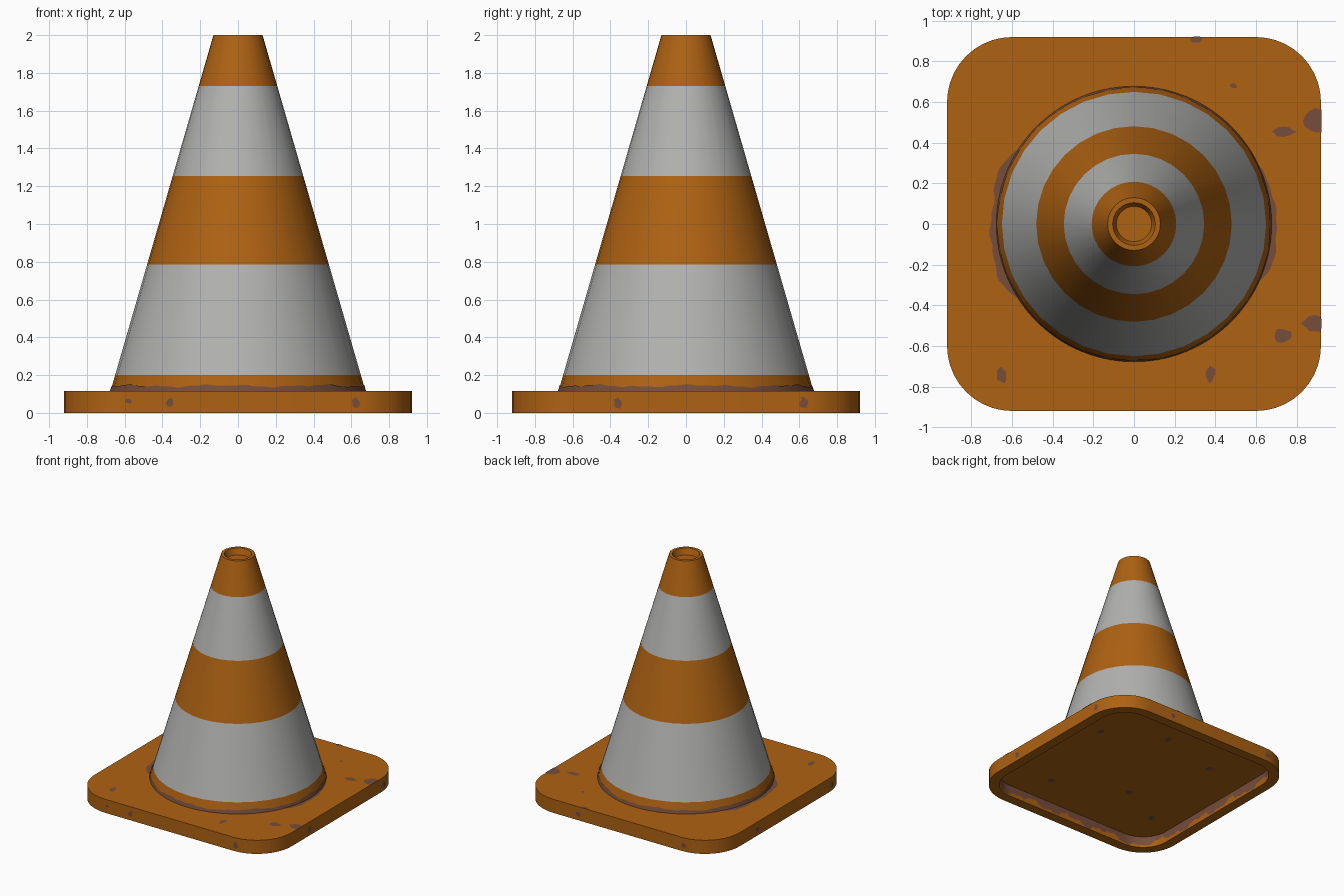
import bpy, bmesh, math, random
from math import sin, cos, pi, radians
from mathutils import Vector

if "Cube" in bpy.data.objects:
    bpy.data.objects.remove(bpy.data.objects["Cube"])

random.seed(4)


def material(name, rgb):
    m = bpy.data.materials.new(name)
    m.diffuse_color = (*rgb, 1)
    m.use_nodes = True
    m.node_tree.nodes["Principled BSDF"].inputs["Base Color"].default_value = m.diffuse_color
    return m


ORANGE = material("orange", (0.423, 0.122, 0.006))
WHITE = material("pale_grey", (0.445, 0.445, 0.437))
DIRT = material("dirt_brown", (0.181, 0.074, 0.046))

H, BASE_TOP, RECESS = 0.92, 0.115, 0.095   # base half width, top, recess height
RIM, CORNER = 0.085, 0.32


def finish(bm, name, mats, smooth=True, recalc=True):
    if recalc:
        bmesh.ops.recalc_face_normals(bm, faces=bm.faces)
    me = bpy.data.meshes.new(name)
    bm.to_mesh(me)
    bm.free()
    for m in mats:
        me.materials.append(m)
    ob = bpy.data.objects.new(name, me)
    bpy.context.collection.objects.link(ob)
    if smooth:
        bpy.ops.object.select_all(action='DESELECT')
        ob.select_set(True)
        bpy.context.view_layer.objects.active = ob
        bpy.ops.object.shade_smooth_by_angle(angle=radians(35))
    return ob


def loft(bm, loops, cap_start=True, cap_end=True):
    """Skin closed loops of points one after another."""
    rings = [[bm.verts.new(p) for p in loop] for loop in loops]
    n = len(rings[0])
    for a, b in zip(rings, rings[1:]):
        for i in range(n):
            j = (i + 1) % n
            bm.faces.new((a[i], a[j], b[j], b[i]))
    if cap_start:
        bm.faces.new(rings[0][::-1])
    if cap_end:
        bm.faces.new(rings[-1])


def circle(r, z, n=32):
    return [(r * cos(2 * pi * i / n), r * sin(2 * pi * i / n), z) for i in range(n)]


def rounded_square(h, r, z, n=10):
    pts = []
    for k in range(4):
        sx, sy = ((1, 1), (-1, 1), (-1, -1), (1, -1))[k]
        for i in range(n + 1):
            a = (k + i / n) * pi / 2
            pts.append((sx * (h - r) + r * cos(a), sy * (h - r) + r * sin(a), z))
    return pts


# base plate with a hollow underside
bm = bmesh.new()
loft(bm, [rounded_square(H, CORNER, BASE_TOP),
          rounded_square(H, CORNER, 0),
          rounded_square(H - RIM, CORNER - RIM, 0),
          rounded_square(H - RIM, CORNER - RIM, RECESS)])
finish(bm, "base_plate", [ORANGE])


# cone with two pale bands and a shallow hollow tip
def cone_r(z):
    return 0.675 - 0.545 * (z - BASE_TOP) / (2 - BASE_TOP)


bm = bmesh.new()
heights = [BASE_TOP, 0.2, 0.785, 1.255, 1.73, 2.0]
loft(bm, [circle(cone_r(z), z) for z in heights]
     + [circle(0.105, 2.0), circle(0.087, 1.95)])
for f in bm.faces:
    z = f.calc_center_median().z
    f.material_index = int(len(f.verts) == 4 and (0.2 < z < 0.785 or 1.255 < z < 1.73))
finish(bm, "cone", [ORANGE, WHITE])


# wavy dirt strips
def wave(t, seed):
    return (sin(7 * t + seed) + 0.7 * sin(17 * t + 2 * seed) + 0.5 * sin(41 * t + seed)) / 2.2


N = 160
low, high, inner, outer = [], [], [], []
for i in range(N):
    a = 2 * pi * i / N
    c, s = cos(a), sin(a)
    z = 0.143 + 0.010 * wave(a, 1)
    low.append(((cone_r(BASE_TOP) + 0.003) * c, (cone_r(BASE_TOP) + 0.003) * s, BASE_TOP))
    high.append(((cone_r(z) + 0.003) * c, (cone_r(z) + 0.003) * s, z))
    # dirt spreads onto the plate at the left and right
    left = max(0, 1 - (abs(a - pi) / 0.58) ** 6)
    d = min(a, 2 * pi - a)
    right = max(0, 1 - (d / 0.45) ** 6)
    r = 0.674 + left * (0.036 + 0.018 * wave(a, 2)) + right * (0.028 + 0.014 * wave(a, 3))
    inner.append((0.66 * c, 0.66 * s, BASE_TOP + 0.002))
    outer.append((r * c, r * s, BASE_TOP + 0.002))
bm = bmesh.new()
loft(bm, [low, high], False, False)
finish(bm, "cone_foot_dirt", [DIRT])
bm = bmesh.new()
loft(bm, [outer, inner], False, False)
finish(bm, "plate_ring_dirt", [DIRT], recalc=False)

# dirt on the inside wall of the hollow
h, r = H - RIM - 0.003, CORNER - RIM - 0.003
top, bottom = [], []
pts = [Vector(p) for p in rounded_square(h, r, RECESS)]
for i, p in enumerate(pts):
    q = pts[(i + 1) % len(pts)]
    steps = max(1, int((q - p).length / 0.03))
    for k in range(steps):
        v = p.lerp(q, k / steps)
        top.append(v)
        z = 0.03 + 0.04 * wave(math.atan2(v.y, v.x) * 2, 5)
        bottom.append((v.x, v.y, max(0.002, z)))
bm = bmesh.new()
loft(bm, [top, bottom], False, False)
finish(bm, "hollow_wall_dirt", [DIRT], recalc=False)


# scattered dirt spots
def spot(bm, centre, u, v, ru, rv):
    centre, u, v = Vector(centre), Vector(u), Vector(v)
    vs = []
    for i in range(12):
        a = 2 * pi * i / 12
        k = random.uniform(0.75, 1.15)
        p = centre + u * (ru * k * cos(a)) + v * (rv * k * sin(a))
        lim = H + 0.002
        p.x, p.y = max(-lim, min(lim, p.x)), max(-lim, min(lim, p.y))
        vs.append(bm.verts.new(p))
    bm.faces.new(vs)


X, Y, Z = (1, 0, 0), (0, 1, 0), (0, 0, 1)
NX, NY = (-1, 0, 0), (0, -1, 0)
bm = bmesh.new()
for x, y, rx, ry in [(0.31, 0.91, 0.03, 0.02), (0.49, 0.68, 0.018, 0.012),
                     (0.735, 0.455, 0.06, 0.024), (0.89, 0.505, 0.06, 0.06),
                     (0.89, -0.49, 0.06, 0.045), (0.73, -0.55, 0.05, 0.035),
                     (-0.65, -0.745, 0.024, 0.04), (0.375, -0.74, 0.026, 0.04)]:
    spot(bm, (x, y, BASE_TOP + 0.002), X, Y, rx, ry)
S = H + 0.002
for t, rt in [(-0.36, 0.022), (0.625, 0.022)]:
    spot(bm, (t, -S, 0.053), X, Z, rt, 0.027)
    spot(bm, (S, t, 0.053), Y, Z, rt, 0.03)
    spot(bm, (-t, S, 0.053), NX, Z, rt, 0.025)
    spot(bm, (-S, -t, 0.053), NY, Z, rt, 0.025)
spot(bm, (-0.58, -S, 0.063), X, Z, 0.018, 0.014)
for x, y in [(0.6, 0.3), (0.1, 0.55), (-0.45, 0.4), (-0.2, -0.3), (0.4, -0.55), (-0.6, -0.5)]:
    spot(bm, (x, y, RECESS - 0.002), Y, X, 0.035, 0.03)
finish(bm, "dirt_spots", [DIRT], smooth=False, recalc=False)
